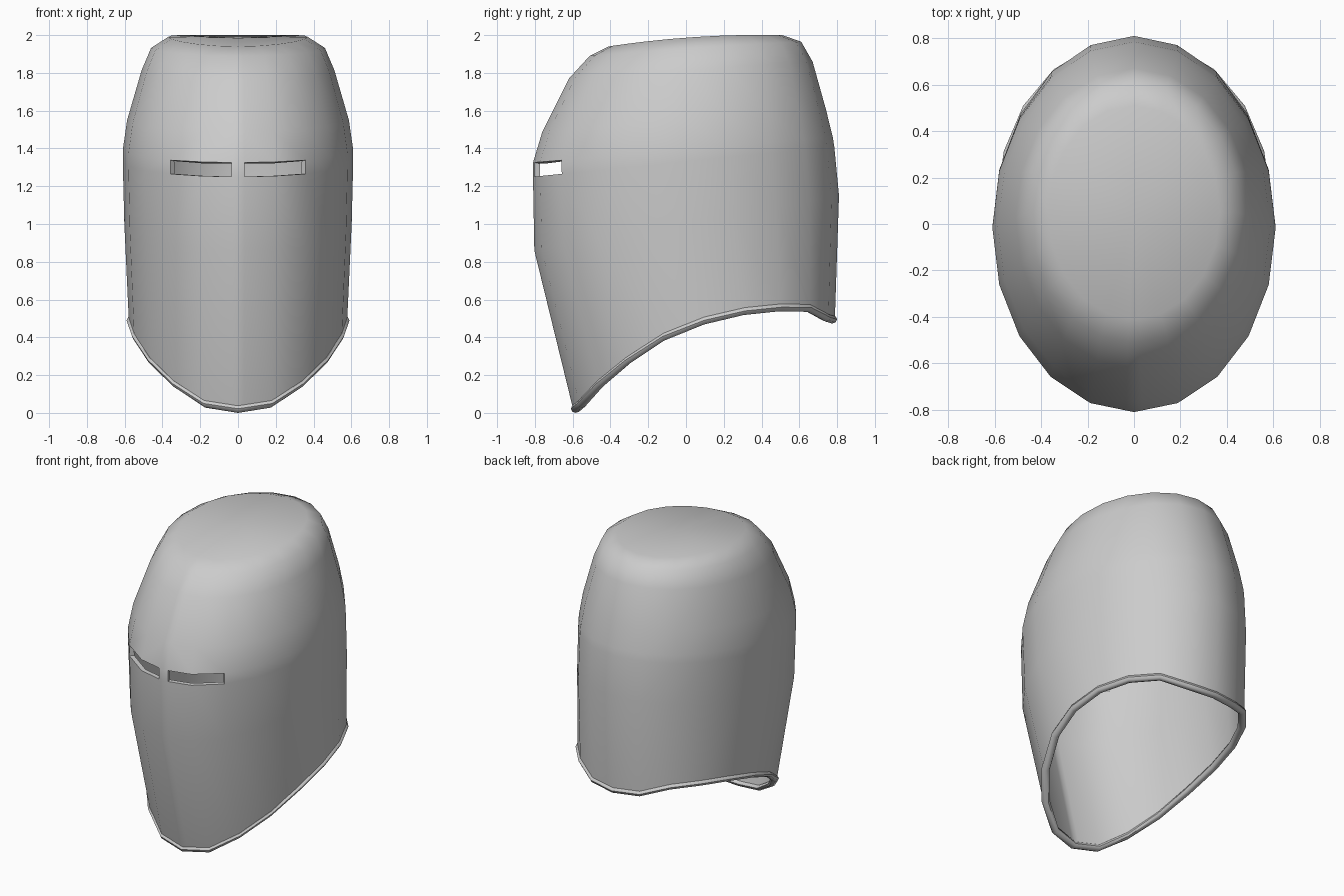
import bpy, bmesh, math

if "Cube" in bpy.data.objects:
    bpy.data.objects.remove(bpy.data.objects["Cube"])

# Tilted elliptical rings, top to bottom: front y, front z, back y, back z, half width, side bow
RINGS = [
    (-0.41, 1.94, 0.51, 2.00, 0.37, 0.02),
    (-0.51, 1.89, 0.61, 1.965, 0.46, 0.005),
    (-0.62, 1.77, 0.67, 1.86, 0.51, 0.0),
    (-0.76, 1.49, 0.74, 1.61, 0.587, 0.0),
    (-0.81, 1.325, 0.777, 1.46, 0.61, 0.0),   # top of eye slits
    (-0.81, 1.25, 0.785, 1.41, 0.61, 0.0),    # bottom of eye slits
    (-0.803, 0.86, 0.81, 1.15, 0.602, 0.0),
]
SLIT_ROW = 4
# Swept lower edge, heights from front to back
EDGE_Z = [0.022, 0.05, 0.155, 0.28, 0.405, 0.49, 0.54, 0.56, 0.557, 0.505, 0.495]
COLUMNS = [0, 0.18] + list(range(1, 11))


def ring_point(ring, k):
    fy, fz, by, bz, w, bow = ring
    a = k * math.pi / 10
    t = (1 - math.cos(a)) / 2
    return (w * math.sin(a), fy + (by - fy) * t, fz + (bz - fz) * t + bow * math.sin(a) ** 2)


def edge_point(k):
    a = k * math.pi / 10
    return (0.578 * math.sin(a), 0.095 - 0.693 * math.cos(a), EDGE_Z[k])


def on_chord(fn, k):
    i = int(k)
    if i == k:
        return fn(i)
    p, q = fn(i), fn(i + 1)
    return tuple(u + (v - u) * (k - i) for u, v in zip(p, q))


def finish(bm, name, modifiers=()):
    mesh = bpy.data.meshes.new(name)
    bm.to_mesh(mesh)
    bm.free()
    ob = bpy.data.objects.new(name, mesh)
    bpy.context.collection.objects.link(ob)
    bpy.ops.object.select_all(action='DESELECT')
    bpy.context.view_layer.objects.active = ob
    ob.select_set(True)
    for kind, settings in modifiers:
        m = ob.modifiers.new(kind.title(), kind)
        for key, value in settings.items():
            setattr(m, key, value)
    if modifiers:
        bpy.ops.object.convert(target='MESH')
    bpy.ops.object.shade_smooth_by_angle(angle=math.radians(45))
    return ob


# Helmet shell: right half, mirrored and thickened, with an open eye slit
bm = bmesh.new()
fns = [lambda k, r=r: ring_point(r, k) for r in RINGS] + [edge_point]
rows = [[bm.verts.new(on_chord(fn, k)) for k in COLUMNS] for fn in fns]
crown = bm.verts.new((0, 0.05, 1.985))
for j in range(len(COLUMNS) - 1):
    bm.faces.new((crown, rows[0][j], rows[0][j + 1]))
    for i in range(len(rows) - 1):
        if i == SLIT_ROW and j in (1, 2):
            continue
        bm.faces.new((rows[i][j], rows[i + 1][j], rows[i + 1][j + 1], rows[i][j + 1]))
for row in rows:
    row[0].co.x = row[-1].co.x = 0
finish(bm, "helmet_shell", [
    ('MIRROR', {}),
    ('SOLIDIFY', {'thickness': 0.03, 'offset': -1}),
])

# Rolled rim along the lower edge
bm = bmesh.new()
SIDES = 8
loops = []
for k in range(20):
    x, y, z = edge_point(min(k, 20 - k))
    if k > 10:
        x = -x
    a = k * math.pi / 10
    loop = []
    for s in range(SIDES):
        b = 2 * math.pi * s / SIDES
        out = 0.026 * math.cos(b) - 0.014
        loop.append(bm.verts.new((x + out * math.sin(a), y - out * math.cos(a),
                                  z + 0.022 * math.sin(b))))
    loops.append(loop)
for k in range(20):
    p, q = loops[k], loops[(k + 1) % 20]
    for s in range(SIDES):
        t = (s + 1) % SIDES
        bm.faces.new((p[s], q[s], q[t], p[t]))
bmesh.ops.recalc_face_normals(bm, faces=bm.faces)
finish(bm, "rolled_rim")
